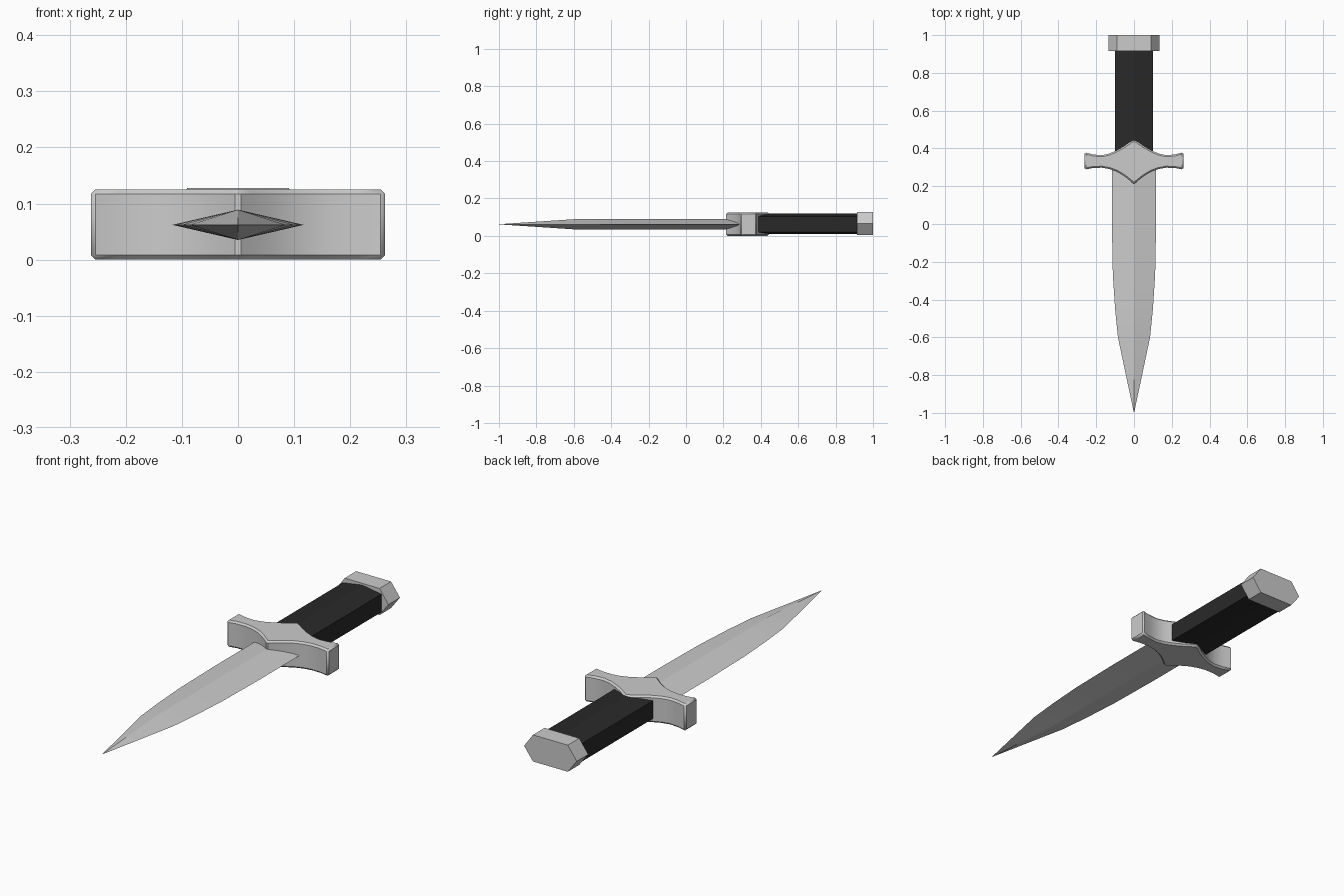
import bpy, bmesh

if "Cube" in bpy.data.objects:
    bpy.data.objects.remove(bpy.data.objects["Cube"])

ZC = 0.062  # height of the dagger's long axis


def finish(bm, name, material=None):
    bmesh.ops.recalc_face_normals(bm, faces=bm.faces)
    mesh = bpy.data.meshes.new(name)
    bm.to_mesh(mesh)
    bm.free()
    obj = bpy.data.objects.new(name, mesh)
    bpy.context.collection.objects.link(obj)
    if material:
        mesh.materials.append(material)
    return obj


def loft(name, sections, material=None):
    """Skin a list of (y, [(x, z), ...]) rings, capping both ends."""
    bm = bmesh.new()
    rings = [[bm.verts.new((x, y, ZC + z)) for x, z in pts] for y, pts in sections]
    for a, b in zip(rings, rings[1:]):
        n = len(a)
        for i in range(n):
            j = (i + 1) % n
            bm.faces.new((a[i], a[j], b[j], b[i]))
    bm.faces.new(rings[0])
    bm.faces.new(rings[-1])
    bmesh.ops.remove_doubles(bm, verts=bm.verts, dist=0.00005)
    return finish(bm, name, material)


def diamond(w, t):
    return [(w, 0), (0, t), (-w, 0), (0, -t)]


# Blade: diamond section tapering to a point
blade_profile = [(-1.0, 0.0005, 0.0005), (-0.6, 0.085, 0.027), (-0.45, 0.1, 0.027),
                 (-0.27, 0.112, 0.027), (0.0, 0.117, 0.027), (0.32, 0.117, 0.027)]
loft("blade", [(y, diamond(w, t)) for y, w, t in blade_profile])

# Guard: mirrored curved outline, extruded upward with bevelled rims
right_half = [(0.005, 0.215), (0.025, 0.232), (0.055, 0.255), (0.09, 0.276),
              (0.13, 0.291), (0.17, 0.298), (0.215, 0.297), (0.262, 0.288),
              (0.262, 0.38), (0.215, 0.368), (0.17, 0.364), (0.13, 0.373),
              (0.09, 0.391), (0.05, 0.414), (0.022, 0.434), (0.005, 0.444)]
outline = right_half + [(-x, y) for x, y in reversed(right_half)]
bm = bmesh.new()
base = bm.faces.new([bm.verts.new((x, y, 0)) for x, y in outline])
top = bmesh.ops.extrude_face_region(bm, geom=[base])["geom"]
bmesh.ops.translate(bm, vec=(0, 0, 0.125),
                    verts=[v for v in top if isinstance(v, bmesh.types.BMVert)])
guard = finish(bm, "guard")
bevel = guard.modifiers.new("rim", 'BEVEL')
bevel.width = 0.008
bevel.segments = 1
bevel.limit_method = 'ANGLE'
bevel.angle_limit = 0.8

# Grip: upright sides with a shallow ridge above and below
black = bpy.data.materials.new("grip_black")
black.diffuse_color = (0.022, 0.022, 0.022, 1)
black.use_nodes = True
black.node_tree.nodes["Principled BSDF"].inputs["Base Color"].default_value = black.diffuse_color
grip_section = [(0.1, -0.042), (0.1, 0.042), (0, 0.058),
                (-0.1, 0.042), (-0.1, -0.042), (0, -0.052)]
loft("grip", [(0.34, grip_section), (0.95, grip_section)], black)

# Pommel: flattened six-sided block with points at the sides
pommel_section = [(0.136, 0.003), (0.09, 0.066), (-0.09, 0.066),
                  (-0.136, 0.003), (-0.09, -0.058), (0.09, -0.058)]
loft("pommel", [(0.915, pommel_section), (1.0, pommel_section)])

# Smooth the shallow curves, keep crisp edges
for obj in bpy.data.objects:
    if obj.name in ("blade", "guard"):
        bpy.ops.object.select_all(action='DESELECT')
        obj.select_set(True)
        bpy.context.view_layer.objects.active = obj
        bpy.ops.object.shade_smooth_by_angle(angle=0.45)
